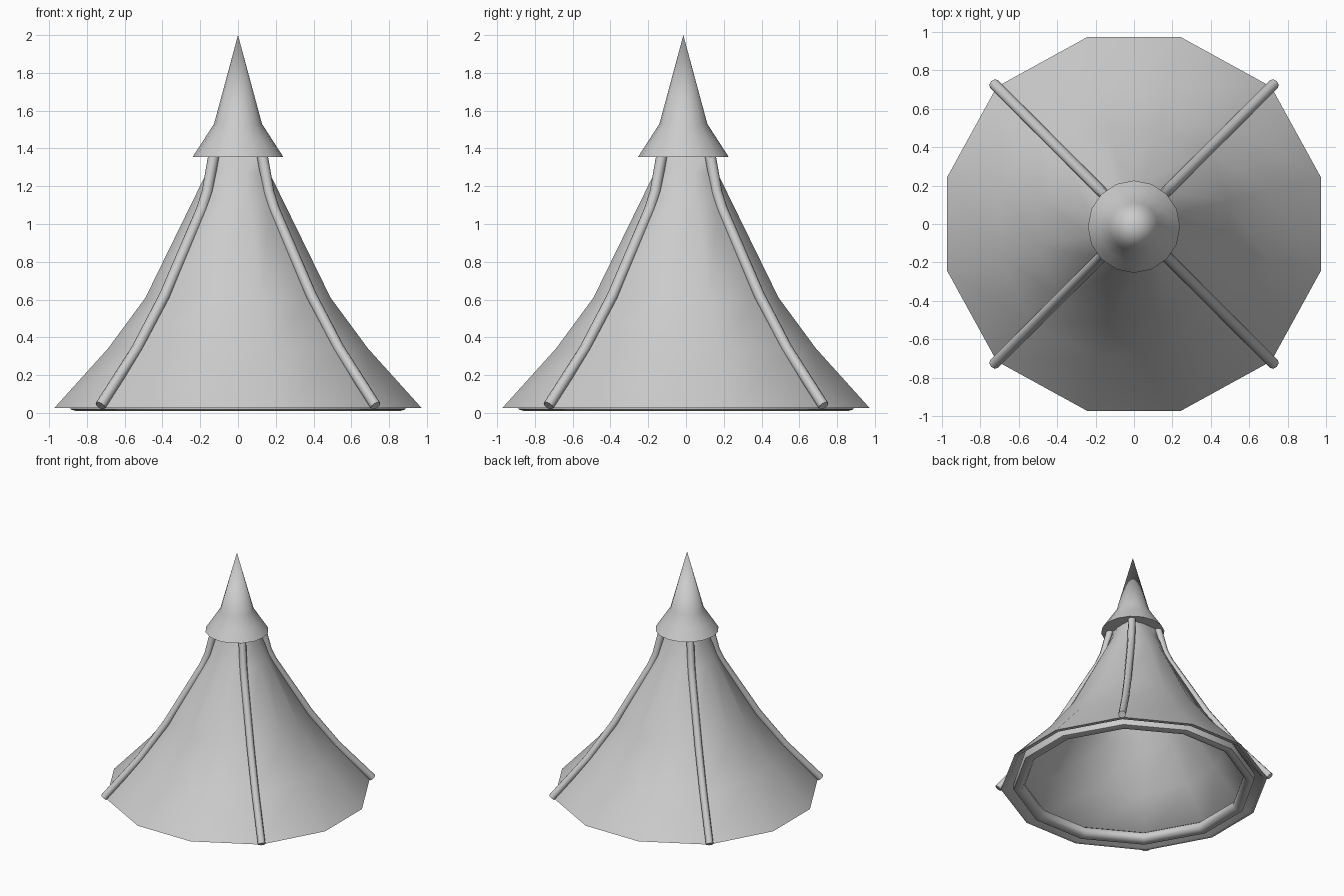
import bpy
import bmesh
from math import radians, cos, sin, pi

cube = bpy.data.objects.get("Cube")
if cube:
    bpy.data.objects.remove(cube)

grey = bpy.data.materials.new("plain grey")
grey.use_nodes = True
colour = (0.6, 0.6, 0.6, 1)
grey.diffuse_color = colour
grey.node_tree.nodes["Principled BSDF"].inputs["Base Color"].default_value = colour


def add_object(name, mesh, smooth):
    mesh.materials.clear()
    mesh.materials.append(grey)
    obj = bpy.data.objects.new(name, mesh)
    bpy.context.collection.objects.link(obj)
    bpy.ops.object.select_all(action="DESELECT")
    obj.select_set(True)
    bpy.context.view_layer.objects.active = obj
    bpy.ops.object.shade_smooth_by_angle(angle=radians(smooth))


def loft(name, rings):
    """Skin a row of closed rings of points."""
    bm = bmesh.new()
    loops = [[bm.verts.new(p) for p in ring] for ring in rings]
    for low, high in zip(loops, loops[1:]):
        n = len(low)
        for i in range(n):
            j = (i + 1) % n
            bm.faces.new((low[i], low[j], high[j], high[i]))
    bmesh.ops.remove_doubles(bm, verts=bm.verts, dist=0.0001)
    mesh = bpy.data.meshes.new(name)
    bm.to_mesh(mesh)
    bm.free()
    add_object(name, mesh, 60)


def tube(name, points, radius):
    """Round tube along a path of points."""
    curve = bpy.data.curves.new(name + " path", "CURVE")
    curve.dimensions = "3D"
    curve.bevel_depth = radius
    curve.bevel_resolution = 2
    curve.use_fill_caps = True
    spline = curve.splines.new("POLY")
    spline.points.add(len(points) - 1)
    for point, co in zip(spline.points, points):
        point.co = (*co, 1)
    helper = bpy.data.objects.new(name + " path", curve)
    mesh = bpy.data.meshes.new_from_object(helper)
    bpy.data.objects.remove(helper)
    mesh.name = name
    add_object(name, mesh, 50)


# Flared twelve-sided canvas: height, radius at the poles, radius between them
canvas = [(0.025, 1.01, 1.003), (0.34, 0.75, 0.71), (0.61, 0.545, 0.505),
          (1.14, 0.24, 0.238), (1.27, 0.197, 0.172), (1.4, 0.16, 0.12)]
lining = [(z, rp - 0.03, rs - 0.03) for z, rp, rs in reversed(canvas)]
angles = [radians(q * 90 + a) for q in range(4) for a in (14, 45, 76)]
loft("canvas_roof", [
    [((rp if i % 3 == 1 else rs) * cos(a), (rp if i % 3 == 1 else rs) * sin(a), z)
     for i, a in enumerate(angles)]
    for z, rp, rs in lining + canvas])

# Pointed cap with a flat underside
cap = [(1.355, 0), (1.355, 0.24), (1.44, 0.185), (1.53, 0.127), (2.0, 0)]
steps = [i * pi / 8 for i in range(16)]
loft("roof_cap", [[(r * cos(a), r * sin(a) - 0.014, z) for a in steps]
                  for z, r in cap])

# Four bent poles over the corners
pole = [(1.03, 0.038), (0.757, 0.34), (0.55, 0.62), (0.27, 1.08),
        (0.23, 1.17), (0.18, 1.37)]
names = ("back_left", "back_right", "front_right", "front_left")
for k, side in enumerate(names):
    a = radians(45 + 90 * k)
    tube(side + "_pole", [(r * cos(a), r * sin(a), z) for r, z in pole], 0.029)

# Thick rounded hoop inside the lower hem
hoop = [(0.83, 0.045), (0.85, 0.016), (0.885, 0.01), (0.912, 0.018),
        (0.918, 0.06), (0.905, 0.09), (0.87, 0.1), (0.84, 0.08)]
loft("hem_hoop", [[(r * cos(a), r * sin(a), z) for a in angles]
                  for r, z in hoop + hoop[:1]])
